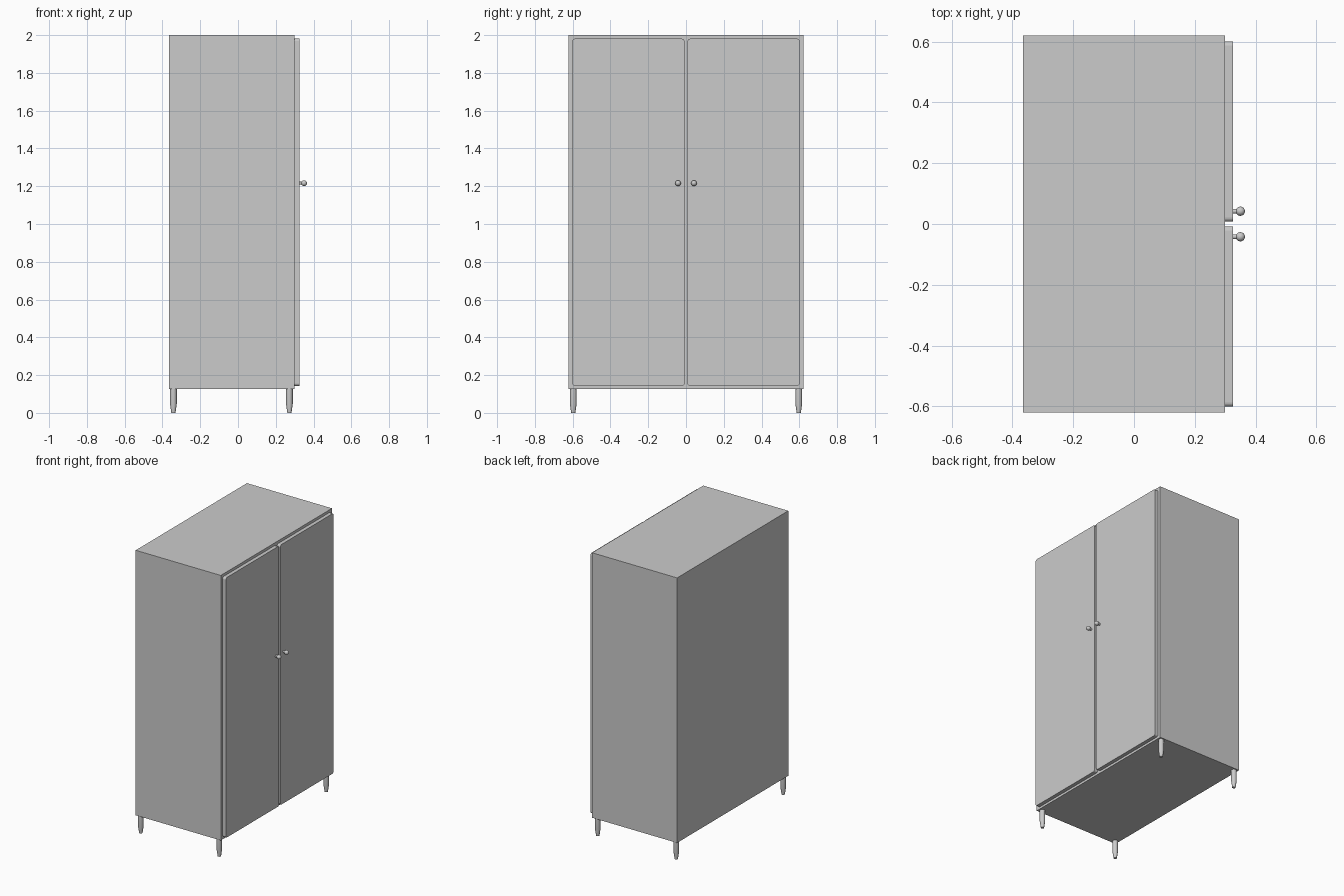
import bpy, bmesh, math
from mathutils import Matrix

if "Cube" in bpy.data.objects:
    bpy.data.objects.remove(bpy.data.objects["Cube"])


def finish(name, bm, smooth=False):
    bmesh.ops.recalc_face_normals(bm, faces=bm.faces)
    me = bpy.data.meshes.new(name)
    bm.to_mesh(me)
    bm.free()
    ob = bpy.data.objects.new(name, me)
    bpy.context.collection.objects.link(ob)
    if smooth:
        bpy.ops.object.select_all(action='DESELECT')
        ob.select_set(True)
        bpy.context.view_layer.objects.active = ob
        bpy.ops.object.shade_smooth_by_angle(angle=math.radians(40))
    return ob


def box(name, x0, x1, y0, y1, z0, z1, corner=0.0):
    bm = bmesh.new()
    bmesh.ops.create_cube(bm, size=1)
    for v in bm.verts:
        v.co = ((x0 + x1) / 2 + v.co.x * (x1 - x0),
                (y0 + y1) / 2 + v.co.y * (y1 - y0),
                (z0 + z1) / 2 + v.co.z * (z1 - z0))
    if corner:
        # round the four edges that run through the panel thickness
        edges = [e for e in bm.edges
                 if abs(e.verts[0].co.x - e.verts[1].co.x) > 1e-4]
        bmesh.ops.bevel(bm, geom=edges, offset=corner, segments=3,
                        profile=0.5, affect='EDGES')
    return finish(name, bm)


def lathe(name, profile, matrix, sides):
    """Revolve (radius, height) points around local z."""
    bm = bmesh.new()
    rings = []
    for r, h in profile:
        rings.append([bm.verts.new((r * math.cos(2 * math.pi * i / sides),
                                    r * math.sin(2 * math.pi * i / sides), h))
                      for i in range(sides)])
    for a, b in zip(rings, rings[1:]):
        for i in range(sides):
            j = (i + 1) % sides
            bm.faces.new((a[i], a[j], b[j], b[i]))
    bm.faces.new(rings[0][::-1])
    bm.faces.new(rings[-1])
    bm.transform(matrix)
    return finish(name, bm, smooth=True)


# Cabinet body
box("cabinet_body", -0.365, 0.30, -0.621, 0.621, 0.127, 2.0)

# Knob profile: short neck running into a ball
R, C = 0.0152, 0.024
knob = [(0.008, -0.002)]
for k in range(9):
    a = math.radians(-58 + k * 146 / 8)
    knob.append((R * math.cos(a), C + R * math.sin(a)))

# Tapered leg profile
leg = [(0.011, 0.0), (0.018, 0.048), (0.018, 0.130)]

for side, s in (("left", -1), ("right", 1)):
    # Door and its knob
    y0, y1 = sorted((s * 0.008, s * 0.601))
    box(side + "_door", 0.299, 0.326, y0, y1, 0.143, 1.981, 0.013)
    lathe(side + "_knob", knob,
          Matrix.Translation((0.326, s * 0.042, 1.216))
          @ Matrix.Rotation(math.pi / 2, 4, 'Y'), 16)
    # Legs at both ends of the depth
    for end, x in (("back", -0.342), ("front", 0.272)):
        lathe(f"{end}_{side}_leg", leg,
              Matrix.Translation((x, s * 0.597, 0)), 12)
